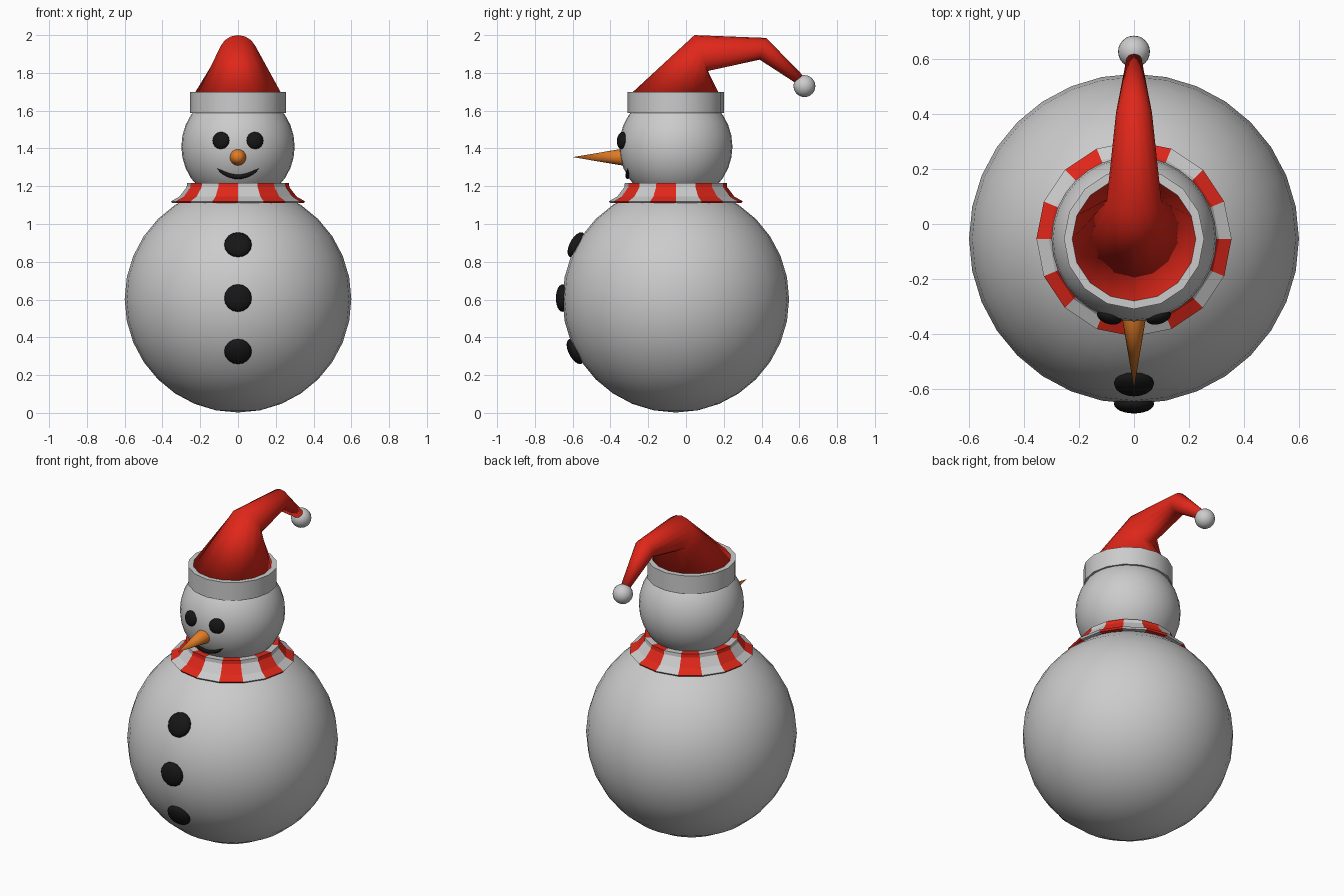
import bpy, bmesh
from math import sin, cos, pi, sqrt, tau
from mathutils import Vector

cube = bpy.data.objects.get("Cube")
if cube:
    bpy.data.objects.remove(cube)

SIDES = 16
AXIS_Y = -0.054
HEAD = Vector((0, AXIS_Y, 1.41))
HEAD_R = 0.3
BODY = Vector((0, AXIS_Y, 0.602))
BODY_R = 0.6


def material(name, color):
    mat = bpy.data.materials.new(name)
    mat.use_nodes = True
    mat.diffuse_color = (*color, 1)
    mat.node_tree.nodes["Principled BSDF"].inputs["Base Color"].default_value = (*color, 1)
    return mat


red = material("red cloth", (0.75, 0.02, 0.01))
black = material("coal", (0.008, 0.008, 0.008))
orange = material("carrot", (0.75, 0.2, 0.02))
white = material("white cloth", (0.6, 0.6, 0.6))


def finish(obj, name, mat=None):
    obj.name = name
    if mat:
        obj.data.materials.append(mat)
    return obj


def ball(name, centre, radius, mat=None, segments=32, rings=16):
    bpy.ops.mesh.primitive_uv_sphere_add(segments=segments, ring_count=rings,
                                         radius=radius, location=centre)
    bpy.ops.object.shade_smooth()
    return finish(bpy.context.object, name, mat)


def mesh_object(name, bm):
    bmesh.ops.recalc_face_normals(bm, faces=bm.faces[:])
    mesh = bpy.data.meshes.new(name)
    bm.to_mesh(mesh)
    bm.free()
    obj = bpy.data.objects.new(name, mesh)
    bpy.context.collection.objects.link(obj)
    return obj


def bridge(bm, a, b):
    """Join two rings of vertices, returning the faces in order."""
    return [bm.faces.new((a[i], a[i - len(a) + 1], b[i - len(b) + 1], b[i]))
            for i in range(len(a))]


def lathe(name, profile, stripes=False):
    """Closed profile of (radius, z) points turned about the upright axis."""
    bm = bmesh.new()
    rings = [[bm.verts.new((r * cos(tau * i / SIDES), AXIS_Y + r * sin(tau * i / SIDES), z))
              for i in range(SIDES)] for r, z in profile]
    for k, ring in enumerate(rings):
        for i, face in enumerate(bridge(bm, rings[k - 1], ring)):
            face.material_index = i % 2 if stripes else 0
    return mesh_object(name, bm)


def smooth_by_angle(obj, angle):
    bpy.ops.object.select_all(action='DESELECT')
    bpy.context.view_layer.objects.active = obj
    obj.select_set(True)
    bpy.ops.object.shade_smooth_by_angle(angle=angle)


def surface_front(centre, radius, x, z):
    """Point on the front of a ball at the given x and z."""
    dz = z - centre.z
    return Vector((x, centre.y - sqrt(radius ** 2 - x * x - dz * dz), z))


def coal(name, centre, radius, x, z, size, depth):
    """Flattened lump lying flush on the front of a ball."""
    spot = surface_front(centre, radius, x, z)
    lump = ball(name, spot, 1, black, 16, 12)
    lump.scale = (size, size, depth)
    lump.rotation_euler = (spot - centre).to_track_quat('Z', 'Y').to_euler()


# Body and head
ball("body", BODY, BODY_R)
ball("head", HEAD, HEAD_R)

# Eyes and buttons
for side, x in (("left", 0.09), ("right", -0.09)):
    coal(side + "_eye", HEAD, HEAD_R, x, 1.442, 0.046, 0.025)
for label, z in (("top", 0.89), ("middle", 0.608), ("bottom", 0.325)):
    coal(label + "_button", BODY, BODY_R, 0, z, 0.073, 0.035)

# Carrot nose
bpy.ops.mesh.primitive_cone_add(vertices=SIDES, radius1=0.047, depth=0.28,
                                location=(0, -0.46, 1.354), rotation=(pi / 2, 0, 0))
nose = finish(bpy.context.object, "nose", orange)
smooth_by_angle(nose, 0.7)

# Smile: tapered tube following the head
curve = bpy.data.curves.new("mouth", 'CURVE')
curve.dimensions = '3D'
curve.bevel_depth = 0.013
curve.bevel_resolution = 2
spline = curve.splines.new('POLY')
STEPS = 12
spline.points.add(STEPS)
for i, point in enumerate(spline.points):
    t = 2 * i / STEPS - 1
    spot = surface_front(HEAD, HEAD_R, 0.11 * t, 1.251 + 0.042 * t * t)
    point.co = (*spot, 1)
    point.radius = max(0.05, sqrt(1 - t * t))
mouth = bpy.data.objects.new("mouth", curve)
bpy.context.collection.objects.link(mouth)
finish(mouth, "mouth", black)

# Striped scarf
scarf = lathe("scarf", [(0.22, 1.215), (0.27, 1.217), (0.272, 1.195), (0.31, 1.145),
                        (0.355, 1.12), (0.347, 1.11), (0.25, 1.11)], stripes=True)
finish(scarf, "scarf", white)
scarf.data.materials.append(red)

# Hat band
band = lathe("hat_band", [(0.215, 1.587), (0.255, 1.587), (0.255, 1.7), (0.215, 1.7)])
smooth_by_angle(band, 0.7)

# Drooping hat: each ring is front (y, z), back (y, z) and half width
hat_rings = [((-0.28, 1.7), (0.17, 1.7), 0.225),
             ((0.045, 2.0), (0.115, 1.81), 0.1),
             ((0.425, 1.985), (0.39, 1.87), 0.065),
             ((0.63, 1.775), (0.575, 1.75), 0.027)]
bm = bmesh.new()
loops = []
for front, back, width in hat_rings:
    f, b = Vector((0, *front)), Vector((0, *back))
    mid, half = (f + b) / 2, (b - f) / 2
    loops.append([bm.verts.new(mid + half * cos(tau * i / SIDES)
                               + Vector((width * sin(tau * i / SIDES), 0, 0)))
                  for i in range(SIDES)])
for lower, upper in zip(loops, loops[1:]):
    bridge(bm, lower, upper)
bm.faces.new(loops[0])
bm.faces.new(loops[-1])
for face in bm.faces:
    face.smooth = True
finish(mesh_object("hat", bm), "hat", red)

# Pompom
ball("pompom", (0, 0.627, 1.73), 0.058, None, 24, 12)
